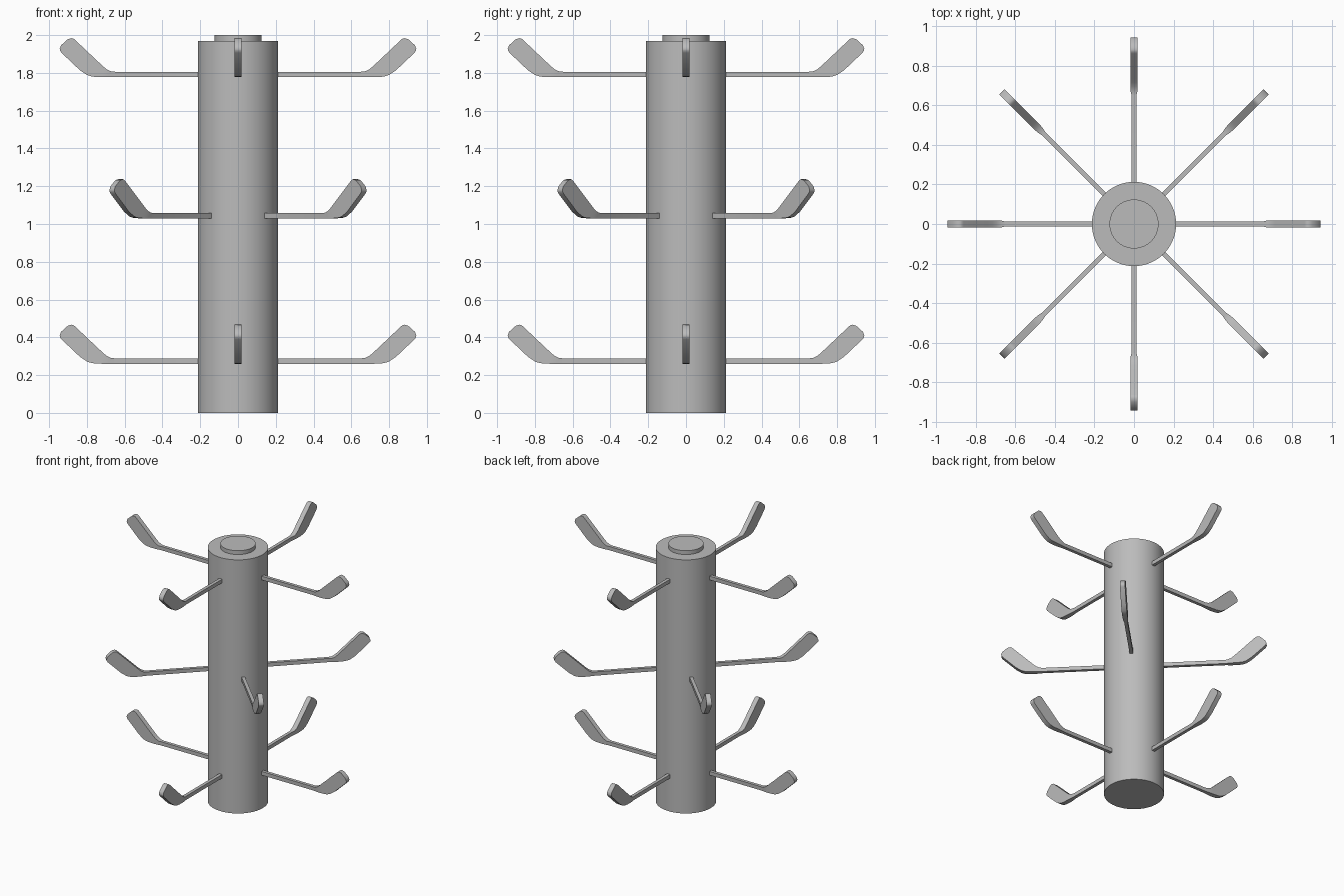
import bpy, bmesh, math
from mathutils import Matrix, Vector

cube = bpy.data.objects.get("Cube")
if cube:
    bpy.data.objects.remove(cube, do_unlink=True)

grey = bpy.data.materials.new("plain grey")
grey.use_nodes = True
colour = (0.5, 0.5, 0.5, 1)
grey.diffuse_color = colour
grey.node_tree.nodes["Principled BSDF"].inputs["Base Color"].default_value = colour


def finish(bm, name):
    bmesh.ops.recalc_face_normals(bm, faces=bm.faces)
    mesh = bpy.data.meshes.new(name)
    bm.to_mesh(mesh)
    bm.free()
    mesh.materials.append(grey)
    obj = bpy.data.objects.new(name, mesh)
    bpy.context.collection.objects.link(obj)
    bpy.ops.object.select_all(action='DESELECT')
    bpy.context.view_layer.objects.active = obj
    obj.select_set(True)
    bpy.ops.object.shade_smooth_by_angle(angle=math.radians(35))
    return obj


def cylinder(name, radius, bottom, top):
    bm = bmesh.new()
    bmesh.ops.create_cone(bm, cap_ends=True, segments=64, radius1=radius,
                          radius2=radius, depth=top - bottom,
                          matrix=Matrix.Translation((0, 0, (bottom + top) / 2)))
    return finish(bm, name)


# Arm sections from root to tip: lower (r, z), upper (r, z), half width
THIN, WIDE = 0.0125, 0.0185
SECTIONS = [
    ((0.19, 0), (0.19, 0.029), THIN),
    ((0.65, 0), (0.65, 0.029), THIN),
    ((0.69, 0), (0.67, 0.03), 0.017),
    ((0.72, 0), (0.694, 0.041), WIDE),
    ((0.747, 0.001), (0.715, 0.058), WIDE),
    ((0.775, 0.004), (0.74, 0.082), WIDE),
    ((0.80, 0.012), (0.77, 0.11), WIDE),
    ((0.838, 0.038), (0.81, 0.148), WIDE),
    ((0.934, 0.129), (0.861, 0.196), WIDE),
    ((0.942, 0.14), (0.869, 0.203), WIDE),
    ((0.944, 0.15), (0.88, 0.207), WIDE),
    ((0.937, 0.169), (0.9, 0.202), WIDE),
]


def arm(name, angle, height):
    bm = bmesh.new()
    turn = Matrix.Translation((0, 0, height)) @ Matrix.Rotation(angle, 4, 'Z')
    rings = []
    for low, high, w in SECTIONS:
        corners = [(low, -w), (low, w), (high, w), (high, -w)]
        rings.append([bm.verts.new(turn @ Vector((p[0], y, p[1]))) for p, y in corners])
    for a, b in zip(rings, rings[1:]):
        for i in range(4):
            j = (i + 1) % 4
            bm.faces.new((a[i], a[j], b[j], b[i]))
    bm.faces.new(rings[0])
    bm.faces.new(rings[-1])
    return finish(bm, name)


# Column and top cap
cylinder("column", 0.213, 0, 1.97)
cylinder("top_cap", 0.124, 1.96, 2.0)

# Three tiers of four arms, the middle tier turned by an eighth
for tier, height, offset in (("lower", 0.26, 0), ("middle", 1.03, math.pi / 4), ("upper", 1.777, 0)):
    for i in range(4):
        arm(f"{tier}_arm_{i + 1}", offset + i * math.pi / 2, height)
